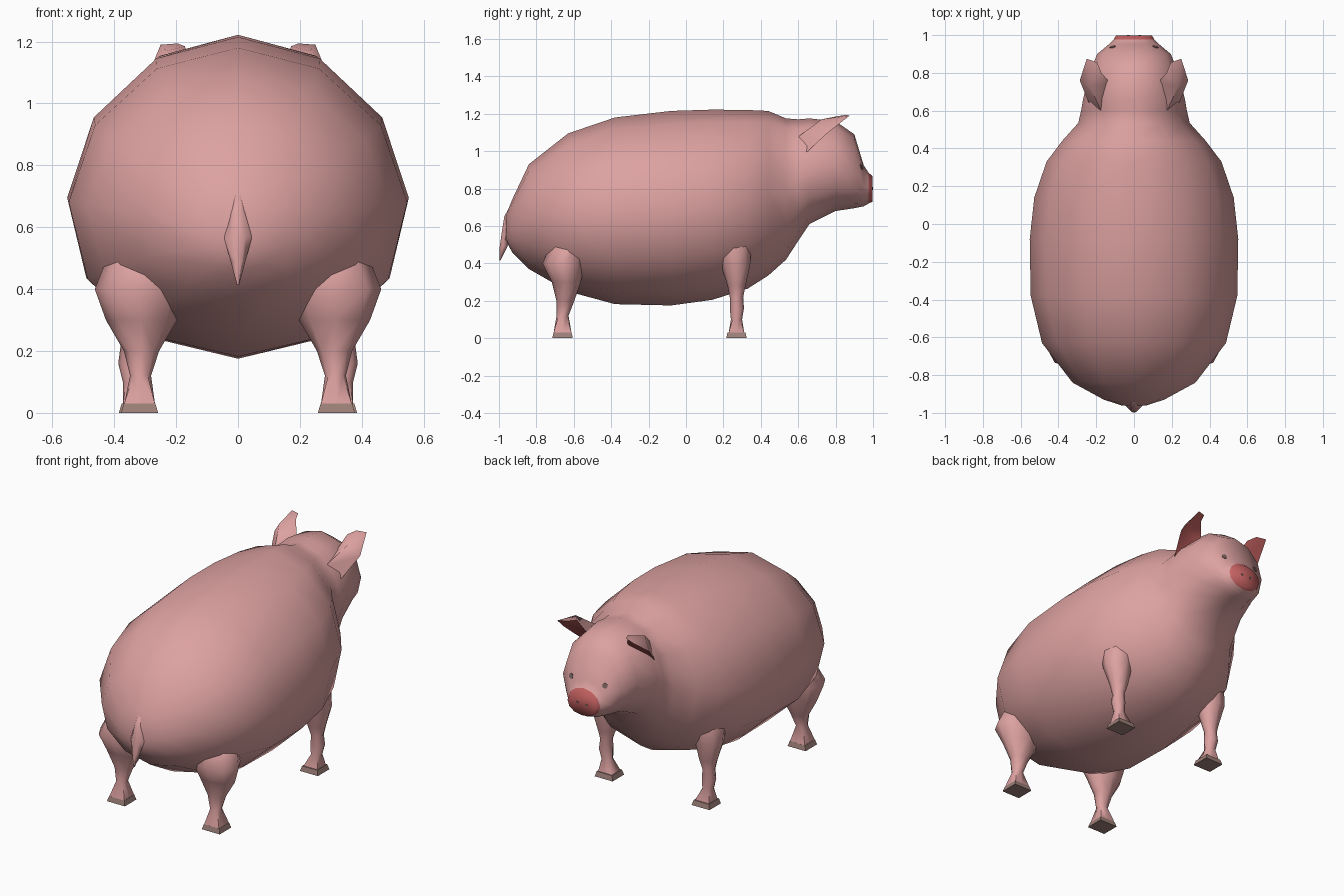
import bpy, bmesh, math
from mathutils import Vector
from mathutils.bvhtree import BVHTree

if "Cube" in bpy.data.objects:
    bpy.data.objects.remove(bpy.data.objects["Cube"])


def material(name, rgb):
    m = bpy.data.materials.new(name)
    m.diffuse_color = (*rgb, 1)
    m.use_nodes = True
    m.node_tree.nodes["Principled BSDF"].inputs["Base Color"].default_value = m.diffuse_color
    return m


PINK = material("pink skin", (0.72, 0.36, 0.355))
RED = material("snout red", (0.56, 0.12, 0.12))
HOOF = material("hoof brown", (0.34, 0.215, 0.19))
EYE = material("eye grey", (0.20, 0.13, 0.12))


def finish(name, bm, mats, rule=None, angle=70, mirror=False):
    """Turn a bmesh into an object with smooth shading and optional mirror."""
    bmesh.ops.recalc_face_normals(bm, faces=bm.faces)
    for f in bm.faces:
        f.smooth = True
        if rule:
            f.material_index = rule(f)
    me = bpy.data.meshes.new(name)
    bm.to_mesh(me)
    bm.free()
    me.set_sharp_from_angle(angle=math.radians(angle))
    for m in mats:
        me.materials.append(m)
    ob = bpy.data.objects.new(name, me)
    bpy.context.collection.objects.link(ob)
    if mirror:
        ob.modifiers.new("mirror", 'MIRROR')
    return ob


def loft(rings):
    """Skin a list of point rings and cap both ends."""
    bm = bmesh.new()
    rows = [[bm.verts.new(p) for p in r] for r in rings]
    n = len(rows[0])
    for a, b in zip(rows, rows[1:]):
        for i in range(n):
            j = (i + 1) % n
            bm.faces.new((a[i], a[j], b[j], b[i]))
    bm.faces.new(rows[0])
    bm.faces.new(rows[-1])
    bmesh.ops.recalc_face_normals(bm, faces=bm.faces)
    bm.normal_update()
    return bm


def body_ring(y, top, bottom, half_width, n=12):
    """Ellipse, slightly narrower above than below."""
    c, h = (top + bottom) / 2, (top - bottom) / 2
    pts = []
    for i in range(n):
        s, k = math.sin(i * math.tau / n), math.cos(i * math.tau / n)
        pts.append((half_width * s * (1 - 0.05 * k), y, c + h * k))
    return pts


def leg_ring(x, y, z, rx, ry, square=0.0, n=8):
    pts = []
    for i in range(n):
        c, s = math.cos(i * math.tau / n), math.sin(i * math.tau / n)
        k = (1 - square) + square / max(abs(c), abs(s))
        pts.append((x + rx * c * k, y + ry * s * k, z))
    return pts


# body and head: y, top, bottom, half width, from rump to snout
sections = [
    (-0.962, .66, .52, .06), (-0.93, .74, .46, .16), (-0.84, .93, .37, .325),
    (-0.63, 1.095, .25, .487), (-0.38, 1.18, .182, .547), (-0.08, 1.215, .175, .552),
    (0.14, 1.222, .205, .528), (0.33, 1.22, .265, .463), (0.44, 1.215, .335, .38),
    (0.535, 1.175, .42, .295), (0.60, 1.17, .52, .28), (0.66, 1.175, .61, .27),
    (0.80, 1.16, .68, .235), (0.90, 1.09, .695, .195), (0.95, .925, .705, .135),
    (0.976, .885, .72, .108), (0.998, .865, .73, .095)]
bm = loft([body_ring(*s) for s in sections])
tree = BVHTree.FromBMesh(bm)
finish("body", bm, [PINK, RED],
       lambda f: int(f.calc_center_median().y > 0.975))


# eyes and nostrils: thin discs laid on the face surface
def face_disc(name, x, z, radius, mat):
    hit, normal, _, _ = tree.ray_cast(Vector((x, 2, z)), Vector((0, -1, 0)))
    d = bmesh.new()
    bmesh.ops.create_cone(d, cap_ends=True, segments=8, radius1=radius,
                          radius2=radius, depth=0.005)
    rot = normal.to_track_quat('Z', 'Y').to_matrix()
    for v in d.verts:
        v.co = rot @ v.co + hit
    finish(name, d, [mat], mirror=True)


face_disc("eyes", .113, .915, .016, EYE)
face_disc("nostrils", .03, .80, .007, EYE)

# legs: x, y, z, radius x, radius y, squareness; flaring into the body
rear_leg = [(.318, -.66, .028, .050, .048, 1), (.315, -.66, .12, .034, .032),
            (.312, -.645, .20, .057, .048), (.312, -.64, .30, .115, .078),
            (.315, -.655, .40, .148, .112), (.27, -.60, .56, .13, .10)]
front_leg = [(.325, .27, .028, .046, .042, 1), (.338, .27, .10, .034, .030),
             (.345, .272, .16, .042, .038), (.343, .27, .22, .036, .036),
             (.340, .27, .28, .056, .048), (.345, .265, .39, .085, .078),
             (.335, .25, .50, .095, .10), (.31, .22, .62, .08, .10)]
for name, rows in (("rear", rear_leg), ("front", front_leg)):
    finish(name + "_legs", loft([leg_ring(*r) for r in rows]), [PINK], mirror=True)
    x, y = rows[0][:2]
    hoof = loft([leg_ring(x, y, 0, .06, .055, 1), leg_ring(x, y, .03, .051, .048, 1)])
    finish(name + "_hooves", hoof, [HOOF], angle=30, mirror=True)

# tail: small hanging cone
tail = [(0, -.925, .72, .012, .012), (0, -.95, .65, .03, .025),
        (0, -.96, .57, .046, .028), (0, -.975, .49, .024, .024),
        (0, -.995, .415, .004, .004)]
finish("tail", loft([leg_ring(*r, n=6) for r in tail]), [PINK])

# ears: hollow cones opening forward, red inside
ear = bmesh.new()
P = {k: ear.verts.new(c) for k, c in {
    "i0": (.13, .75, 1.09), "i1": (.172, .80, 1.185),
    "b0": (.17, .59, 1.07), "b1": (.232, .725, 1.17),
    "o0": (.235, .63, .98), "o1": (.287, .76, 1.10),
    "t0": (.195, .855, 1.194), "t1": (.25, .875, 1.19),
    "r": (.225, .76, 1.12)}.items()}
outer = ["i0 b0 b1 i1", "b0 o0 o1 b1", "i1 b1 t0", "b1 t1 t0", "b1 o1 t1", "b0 i0 o0"]
inner = ["i0 i1 r", "i1 t0 r", "t0 t1 r", "t1 o1 r", "o1 o0 r", "o0 i0 r"]
red_faces = set()
for group in (outer, inner):
    for keys in group:
        f = ear.faces.new([P[k] for k in keys.split()])
        if group is inner:
            red_faces.add(f)
finish("ears", ear, [PINK, RED], lambda f: int(f in red_faces), mirror=True)
